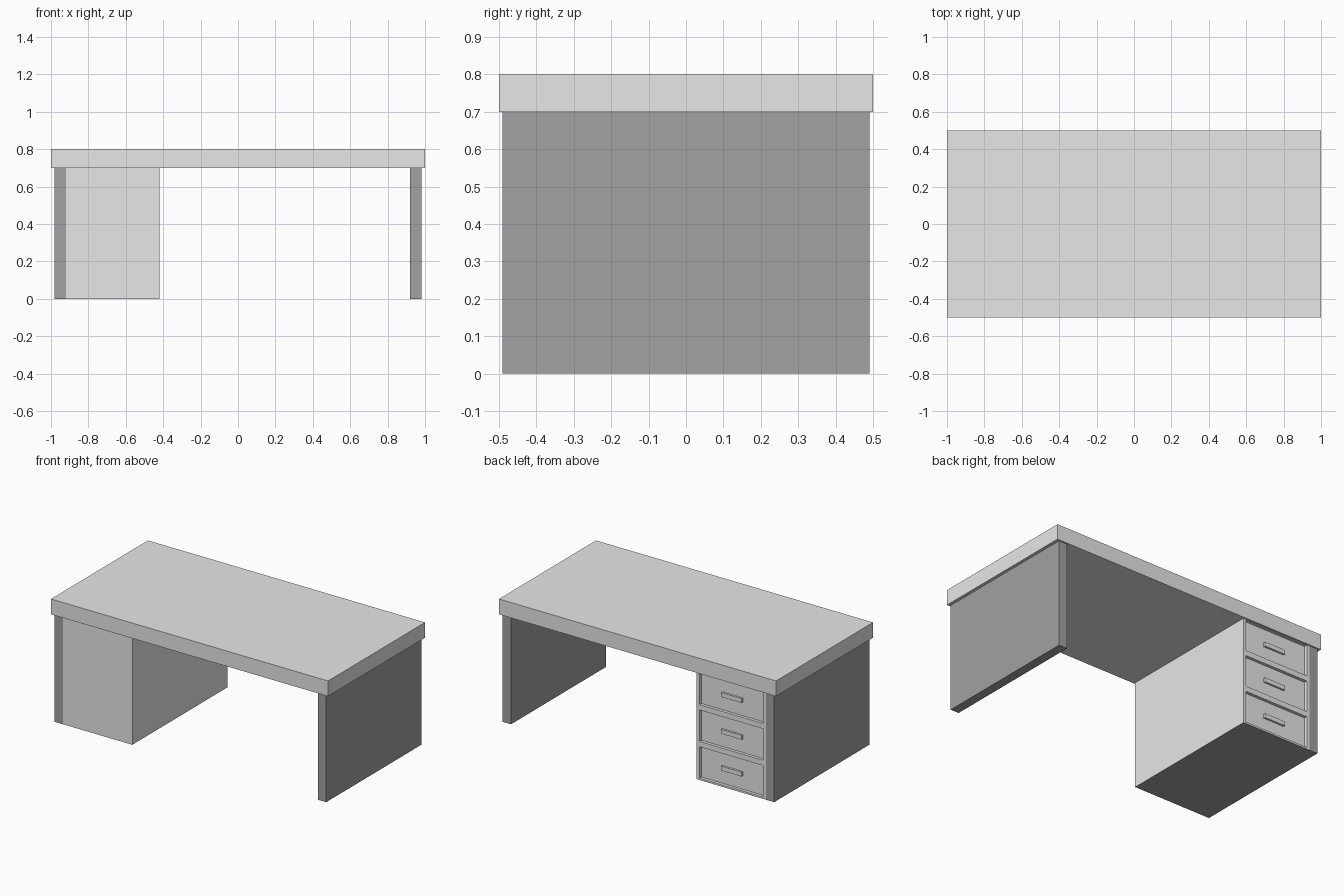
import bpy
import bmesh
from mathutils import Vector

if "Cube" in bpy.data.objects:
    bpy.data.objects.remove(bpy.data.objects["Cube"], do_unlink=True)


def material(name, value):
    mat = bpy.data.materials.new(name)
    mat.use_nodes = True
    colour = (value, value, value, 1)
    mat.diffuse_color = colour
    mat.node_tree.nodes["Principled BSDF"].inputs["Base Color"].default_value = colour
    return mat


light = material("light grey", 0.8)
dark = material("dark grey", 0.36)


def box_mesh(low, high):
    low, high = Vector(low), Vector(high)
    bm = bmesh.new()
    bmesh.ops.create_cube(bm, size=1)
    bmesh.ops.scale(bm, vec=high - low, verts=bm.verts)
    bmesh.ops.translate(bm, vec=(low + high) / 2, verts=bm.verts)
    return bm


def finish(name, bm, *mats):
    mesh = bpy.data.meshes.new(name)
    bm.to_mesh(mesh)
    bm.free()
    for mat in mats:
        mesh.materials.append(mat)
    obj = bpy.data.objects.new(name, mesh)
    bpy.context.collection.objects.link(obj)
    return obj


# Table top
finish("table_top", box_mesh((-1, -0.5, 0.7), (1, 0.5, 0.8)), light)

# Side panels
for name, x in (("right_panel", -0.95), ("left_panel", 0.95)):
    finish(name, box_mesh((x - 0.03, -0.49, 0), (x + 0.03, 0.49, 0.7)), dark)

# Drawer cabinet, with one shallow pocket per drawer on the back
back, depth = 0.49, 0.02
x_min, x_max = -0.90, -0.44
drawers = [(0.012 + 0.24 * i, 0.217 + 0.24 * i) for i in range(3)]

bm = box_mesh((-0.92, -back, 0), (-0.42, back, 0.7))
cuts = [((x, 0, 0), (1, 0, 0)) for x in (x_min, x_max)]
cuts += [((0, 0, z), (0, 0, 1)) for pair in drawers for z in pair]
for point, normal in cuts:
    bmesh.ops.bisect_plane(bm, geom=bm.verts[:] + bm.edges[:] + bm.faces[:],
                           plane_co=point, plane_no=normal)
bm.normal_update()
pockets = []
for face in bm.faces:
    c = face.calc_center_median()
    in_drawer = any(lo < c.z < hi for lo, hi in drawers)
    if face.normal.y > 0.9 and x_min < c.x < x_max and in_drawer:
        pockets.append(face)
fronts = bmesh.ops.extrude_discrete_faces(bm, faces=pockets)["faces"]
for face in fronts:
    bmesh.ops.translate(bm, vec=(0, -depth, 0), verts=face.verts)
bmesh.ops.recalc_face_normals(bm, faces=bm.faces)

# Dark underside of the cabinet
for face in bm.faces:
    if face.calc_center_median().z < 0.001:
        face.material_index = 1
finish("drawer_cabinet", bm, light, dark)

# Drawer handles
for i, (lo, hi) in enumerate(drawers):
    z = (lo + hi) / 2
    finish(f"drawer_handle_{i + 1}",
           box_mesh((-0.74, back - depth - 0.002, z - 0.014),
                    (-0.59, back - 0.007, z + 0.014)), light)
